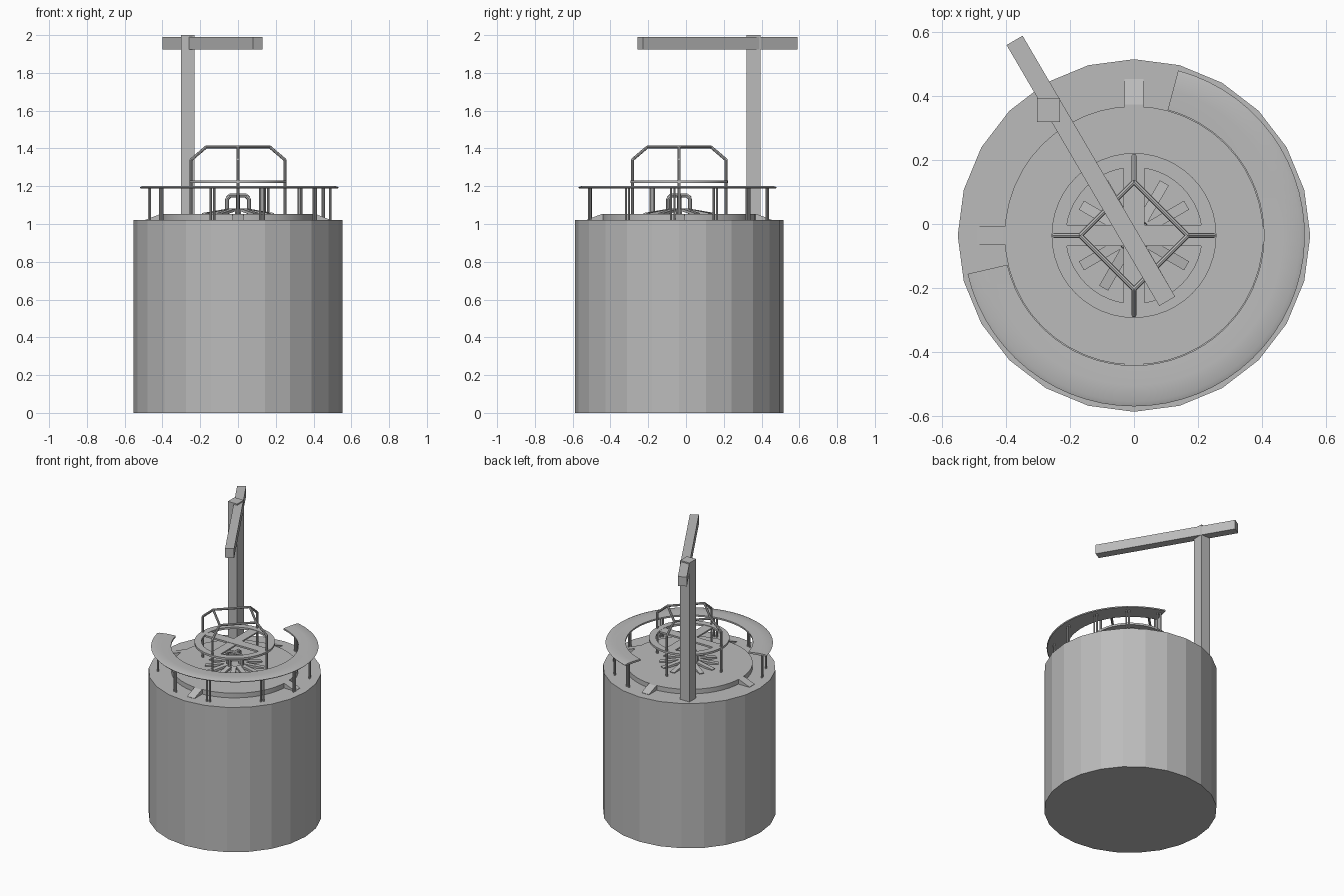
import bpy, bmesh, math
from mathutils import Vector, Matrix

if "Cube" in bpy.data.objects:
    bpy.data.objects.remove(bpy.data.objects["Cube"])

CY = -0.036  # tower axis lies slightly in front of the origin
grey = bpy.data.materials.new("stone grey")
grey.diffuse_color = (0.5, 0.5, 0.5, 1)
grey.use_nodes = True
grey.node_tree.nodes["Principled BSDF"].inputs["Base Color"].default_value = grey.diffuse_color


def finish(name, bm, smooth=False):
    bmesh.ops.recalc_face_normals(bm, faces=bm.faces)
    me = bpy.data.meshes.new(name)
    bm.to_mesh(me)
    bm.free()
    me.materials.append(grey)
    ob = bpy.data.objects.new(name, me)
    bpy.context.collection.objects.link(ob)
    if smooth:
        bpy.ops.object.select_all(action='DESELECT')
        ob.select_set(True)
        bpy.context.view_layer.objects.active = ob
        bpy.ops.object.shade_smooth_by_angle(angle=math.radians(35))
    return ob


def drum(name, r, z0, z1, n, smooth=False):
    bm = bmesh.new()
    bmesh.ops.create_cone(bm, cap_ends=True, segments=n, radius1=r, radius2=r, depth=z1 - z0,
                          matrix=Matrix.Translation((0, CY, (z0 + z1) / 2)))
    return finish(name, bm, smooth)


def rod(bm, a, b, r, n=8):
    a, b = Vector(a), Vector(b)
    d = b - a
    m = Matrix.Translation((a + b) / 2) @ d.to_track_quat('Z', 'Y').to_matrix().to_4x4()
    bmesh.ops.create_cone(bm, cap_ends=True, segments=n, radius1=r, radius2=r, depth=d.length, matrix=m)


def box(bm, centre, size, angle=0, tilt=0):
    m = (Matrix.Translation(centre) @ Matrix.Rotation(angle, 4, 'Z') @ Matrix.Rotation(tilt, 4, 'Y')
         @ Matrix.Diagonal((*size, 1)))
    bmesh.ops.create_cube(bm, size=1, matrix=m)


def polar(r, deg, z):
    a = math.radians(deg)
    return Vector((r * math.cos(a), CY + r * math.sin(a), z))


def swept(name, profile, a0, a1, steps):
    """Sweep a closed (radius, z) profile from a0 to a1 degrees."""
    bm = bmesh.new()
    full = a1 - a0 >= 360
    rows = [[bm.verts.new(polar(r, a0 + (a1 - a0) * i / steps, z)) for r, z in profile]
            for i in range(steps if full else steps + 1)]
    n = len(profile)
    for i in range(steps):
        p, q = rows[i], rows[(i + 1) % len(rows)]
        for j in range(n):
            k = (j + 1) % n
            bm.faces.new((p[j], p[k], q[k], q[j]))
    if not full:
        bm.faces.new(rows[0])
        bm.faces.new(rows[-1])
    return finish(name, bm, True)


# Tower body and raised floor
drum("tower", 0.552, 0, 1.02, 24)
drum("raised_floor", 0.405, 1.01, 1.053, 48, True)

# Four ramps up to the floor
bm = bmesh.new()
for k in range(4):
    rot = Matrix.Translation((0, CY, 0)) @ Matrix.Rotation(k * math.pi / 2, 4, 'Z')
    sides = [[bm.verts.new(rot @ Vector((x, y, z))) for x, z in
              ((0.39, 1.01), (0.49, 1.01), (0.49, 1.022), (0.41, 1.053), (0.39, 1.053))]
             for y in (-0.029, 0.029)]
    bm.faces.new(sides[0])
    bm.faces.new(sides[1])
    for j in range(5):
        i = (j + 1) % 5
        bm.faces.new((sides[0][j], sides[0][i], sides[1][i], sides[1][j]))
finish("ramps", bm)

# Ring counter with its legs
swept("ring_counter", [(0.407, 1.188), (0.53, 1.188), (0.535, 1.194), (0.52, 1.2),
                       (0.47, 1.202), (0.407, 1.199)], -167, 75, 44)
bm = bmesh.new()
for a in (-163, -146, -106, -75, -34, -4, 23, 48, 72):
    for da in (-1.1, 1.1):
        p = polar(0.49, a + da, 1.015)
        rod(bm, p, p + Vector((0, 0, 0.178)), 0.006)
finish("counter_legs", bm, True)

# Cage: flat ring, cross planks, four bent posts, top square
swept("cage_ring", [(0.213, 1.217), (0.258, 1.217), (0.258, 1.231), (0.213, 1.231)], 0, 360, 48)
bm = bmesh.new()
box(bm, (0, CY, 1.224), (0.43, 0.066, 0.012))
box(bm, (0, CY, 1.223), (0.066, 0.43, 0.01))
finish("cage_cross", bm)
bm = bmesh.new()
for a in (0, 90, 180, 270):
    pts = [polar(0.248, a, 1.05), polar(0.248, a, 1.34), polar(0.168, a, 1.408)]
    for p, q in zip(pts, pts[1:]):
        rod(bm, p, q, 0.008)
    bmesh.ops.create_icosphere(bm, subdivisions=2, radius=0.008, matrix=Matrix.Translation(pts[1]))
    rod(bm, pts[2], polar(0.168, a + 90, 1.408), 0.008)
finish("cage_frame", bm, True)

# Fire pit: sloping slats and crossed arches
bm = bmesh.new()
for k in range(12):
    box(bm, polar(0.12, k * 30, 1.063), (0.14, 0.032, 0.014), math.radians(k * 30), 0.17)
finish("pit_slats", bm)
bm = bmesh.new()
for k in range(2):
    a = k * 90
    for s in (0, 180):
        foot, knee = polar(0.058, a + s, 1.05), polar(0.058, a + s, 1.135)
        rod(bm, foot, knee, 0.011)
        rod(bm, knee, polar(0.042, a + s, 1.15), 0.011)
    rod(bm, polar(0.045, a, 1.15), polar(0.045, a + 180, 1.15), 0.011)
finish("pit_arches", bm, True)

# Crane mast and beam
bm = bmesh.new()
box(bm, (-0.267, 0.357, 1.505), (0.072, 0.074, 0.99))
finish("crane_mast", bm)
bm = bmesh.new()
a, b = Vector((-0.374, 0.575, 1.958)), Vector((0.104, -0.242, 1.958))
d = b - a
box(bm, (a + b) / 2, (d.length, 0.058, 0.066), math.atan2(d.y, d.x))
finish("crane_beam", bm)
